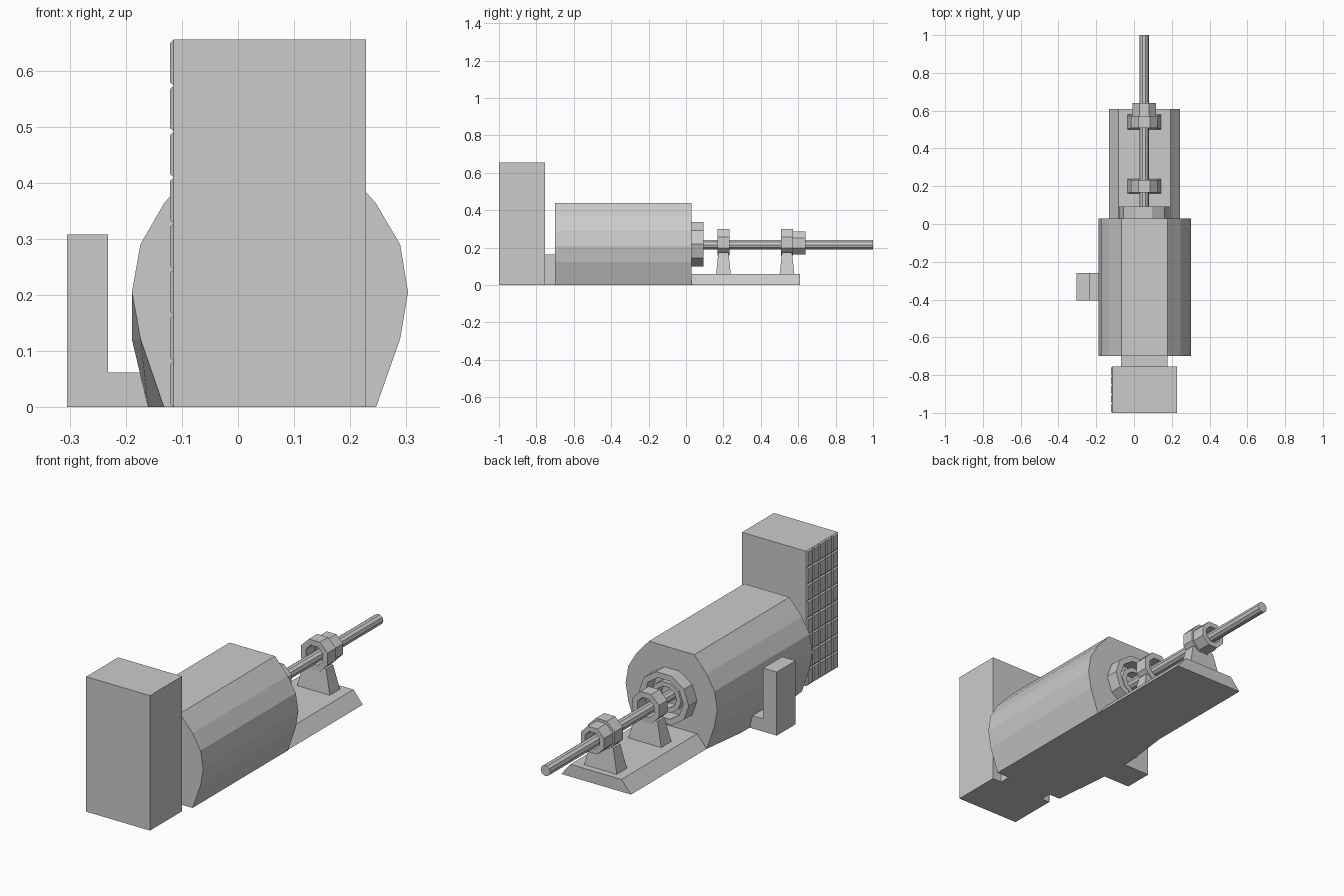
import bpy, math

if "Cube" in bpy.data.objects:
    bpy.data.objects.remove(bpy.data.objects["Cube"])

CX = 0.054   # shaft axis
CZ = 0.215


def add_mesh(name, verts, faces):
    me = bpy.data.meshes.new(name)
    me.from_pydata(verts, [], faces)
    me.update()
    ob = bpy.data.objects.new(name, me)
    bpy.context.collection.objects.link(ob)
    return ob


def loft(name, sections):
    """Skin equal-length closed loops (counter-clockwise seen from the end) and cap both ends."""
    n = len(sections[0])
    verts = [v for s in sections for v in s]
    faces = []
    for k in range(len(sections) - 1):
        a, b = k * n, (k + 1) * n
        faces += [(a + i, b + i, b + (i + 1) % n, a + (i + 1) % n) for i in range(n)]
    last = (len(sections) - 1) * n
    faces += [tuple(range(n)), tuple(reversed(range(last, last + n)))]
    return add_mesh(name, verts, faces)


def prism(name, profile, y0, y1):
    return loft(name, [[(x, y, z) for x, z in profile] for y in (y0, y1)])


def box(name, x0, x1, y0, y1, z0, z1):
    return prism(name, [(x0, z0), (x1, z0), (x1, z1), (x0, z1)], y0, y1)


def circle(r, n, cz=CZ, sz=1.0, turn=0.0):
    return [(CX + r * math.cos(turn + math.tau * i / n),
             cz + sz * r * math.sin(turn + math.tau * i / n)) for i in range(n)]


def ring(name, outer, inner, y0, y1):
    """Hollow collar along y."""
    n = len(outer)
    loops = [(outer, y0), (outer, y1), (inner, y1), (inner, y0)]
    verts = [(x, y, z) for p, y in loops for x, z in p]
    faces = []
    for k in range(4):
        a, b = k * n, ((k + 1) % 4) * n
        faces += [(a + i, b + i, b + (i + 1) % n, a + (i + 1) % n) for i in range(n)]
    return add_mesh(name, verts, faces)


# tall cabinet and the short link to the drum
box("cabinet", -0.115, 0.228, -1.0, -0.755, 0, 0.655)
box("cabinet_link", -0.07, 0.178, -0.755, -0.70, 0, 0.163)

# bevelled tile grid on the cabinet's left side
verts, faces = [], []
cols, rows = 5, 8
w, h, bev = 0.245 / cols, 0.655 / rows, 0.006
for c in range(cols):
    for r in range(rows):
        y0, z0 = -1 + c * w, r * h
        k = len(verts)
        for x, d in ((-0.115, 0.0005), (-0.121, bev)):
            verts += [(x, y0 + d, z0 + d), (x, y0 + w - d, z0 + d),
                      (x, y0 + w - d, z0 + h - d), (x, y0 + d, z0 + h - d)]
        faces += [(k + 7, k + 6, k + 5, k + 4)]
        faces += [(k + i, k + 4 + i, k + 4 + (i + 1) % 4, k + (i + 1) % 4) for i in range(4)]
add_mesh("cabinet_tiles", verts, faces)

# main drum, its lower left side bulging out near the side box
right = [(0.246, 0), (0.289, 0.122), (0.303, 0.205), (0.289, 0.29), (0.246, 0.363), (0.178, 0.44)]
left = [(-0.066, 0.44), (-0.132, 0.363), (-0.174, 0.29), (-0.189, 0.205)]
end = right + left + [(-0.174, 0.122), (-0.132, 0)]
mid = right + left + [(-0.189, 0.12), (-0.16, 0)]
loft("drum", [[(x, y, z) for x, z in p]
              for p, y in ((end, -0.70), (mid, -0.405), (mid, -0.2), (end, 0.03))])

# L-shaped side box
prism("side_box", [(-0.305, 0), (-0.155, 0), (-0.155, 0.062), (-0.232, 0.062),
                   (-0.232, 0.308), (-0.305, 0.308)], -0.405, -0.26)

# sloped base rail
prism("base_rail", [(-0.132, 0), (0.243, 0), (0.193, 0.06), (-0.081, 0.06)], 0.03, 0.61)

# nested flange rings on the drum end
ring("flange_outer", circle(0.134, 10, 0.219, 0.935), circle(0.104, 10, 0.219, 0.935), 0.03, 0.093)
ring("flange_inner", circle(0.08, 10, 0.219, 0.935), circle(0.055, 10, 0.219, 0.935), 0.03, 0.075)

# shaft
prism("shaft", circle(0.026, 10), 0.03, 1.0)

# two bearing stands: tapered foot and hollow head
for i, y in enumerate((0.20, 0.54)):
    rect = lambda hx, hy, z: [(CX - hx, y - hy, z), (CX - hx, y + hy, z),
                              (CX + hx, y + hy, z), (CX + hx, y - hy, z)]
    loft(f"bearing_foot_{i + 1}", [rect(0.088, 0.039, 0.06), rect(0.06, 0.027, 0.175)])
    turn = math.pi / 8
    ring(f"bearing_head_{i + 1}", circle(0.077, 8, 0.228, 1, turn),
         circle(0.048, 8, 0.228, 1, turn), y - 0.032, y + 0.032)

# end collar behind the rear bearing
ring("end_collar", circle(0.067, 8, 0.225, 1, math.pi / 8),
     circle(0.042, 8, 0.225, 1, math.pi / 8), 0.572, 0.64)

# make all normals consistent
import bmesh
for ob in bpy.context.collection.objects:
    bm = bmesh.new()
    bm.from_mesh(ob.data)
    bmesh.ops.recalc_face_normals(bm, faces=bm.faces)
    bm.to_mesh(ob.data)
    bm.free()
